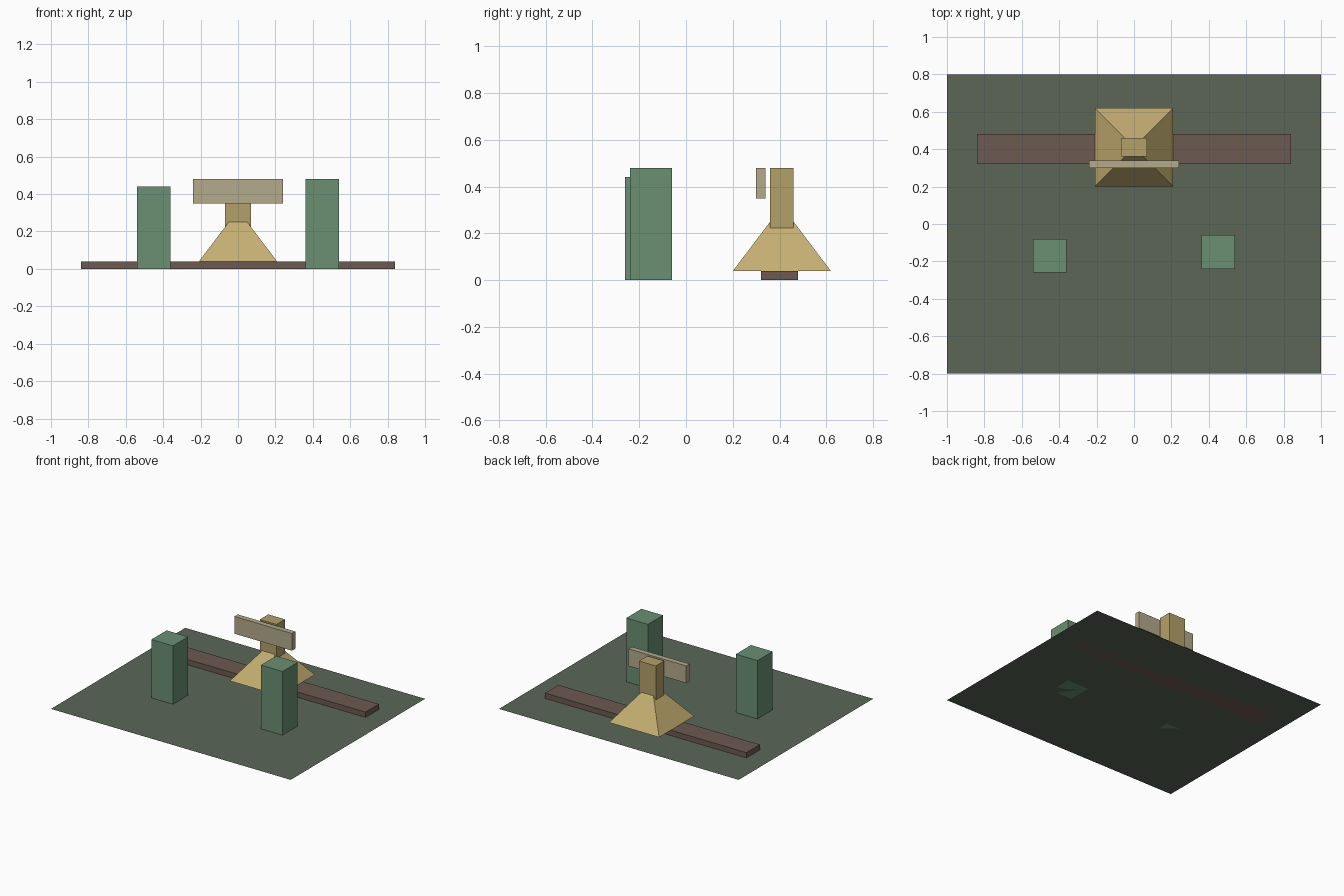
import bpy, bmesh, math

if "Cube" in bpy.data.objects:
    bpy.data.objects.remove(bpy.data.objects["Cube"])


def material(name, rgb):
    # sRGB 0-255 to linear diffuse colour
    m = bpy.data.materials.new(name)
    m.diffuse_color = [(c / 255) ** 2.2 for c in rgb] + [1]
    m.use_nodes = True
    m.node_tree.nodes["Principled BSDF"].inputs["Base Color"].default_value = m.diffuse_color
    return m


def finish(name, bm, mat):
    mesh = bpy.data.meshes.new(name)
    bm.to_mesh(mesh)
    bm.free()
    mesh.materials.append(mat)
    ob = bpy.data.objects.new(name, mesh)
    bpy.context.collection.objects.link(ob)
    return ob


def box(name, x, y, z, mat):
    # box from (min, max) ranges
    bm = bmesh.new()
    bmesh.ops.create_cube(bm, size=1)
    for v in bm.verts:
        for i, (lo, hi) in enumerate((x, y, z)):
            v.co[i] = lo + (v.co[i] + 0.5) * (hi - lo)
    return finish(name, bm, mat)


ground_mat = material("ground_green", (92, 102, 88))
post_mat = material("post_green", (106, 142, 114))
wood_mat = material("dark_wood", (108, 90, 82))
tan_mat = material("tan", (196, 174, 114))
column_mat = material("column_tan", (178, 160, 106))
sign_mat = material("pale_board", (178, 168, 138))

# flat ground sheet
bm = bmesh.new()
bmesh.ops.create_grid(bm, x_segments=1, y_segments=1, size=1)
for v in bm.verts:
    v.co.y *= 0.8
finish("ground_sheet", bm, ground_mat)

# low plank at the back
box("plank", (-0.84, 0.84), (0.32, 0.48), (0, 0.04), wood_mat)

# four-sided tapered roof
bm = bmesh.new()
bmesh.ops.create_cone(bm, cap_ends=True, segments=4,
                      radius1=0.209 * math.sqrt(2), radius2=0.05 * math.sqrt(2), depth=0.21)
turn = math.radians(45)
for v in bm.verts:
    x, y, z = v.co
    if abs(x) < 1e-4 or abs(y) < 1e-4:
        v.co.x = x * math.cos(turn) - y * math.sin(turn)
        v.co.y = x * math.sin(turn) + y * math.cos(turn)
    v.co.y += 0.41
    v.co.z += 0.145
finish("tapered_base", bm, tan_mat)

# column rising out of the base, board in front of it
box("column", (-0.07, 0.07), (0.36, 0.46), (0.22, 0.48), column_mat)
box("sign_board", (-0.24, 0.24), (0.30, 0.34), (0.35, 0.48), sign_mat)

# two front posts, slightly different in height and depth
for name, cx, cy, h in (("left_post", -0.45, -0.17, 0.44), ("right_post", 0.45, -0.15, 0.48)):
    box(name, (cx - 0.09, cx + 0.09), (cy - 0.09, cy + 0.09), (0, h), post_mat)
